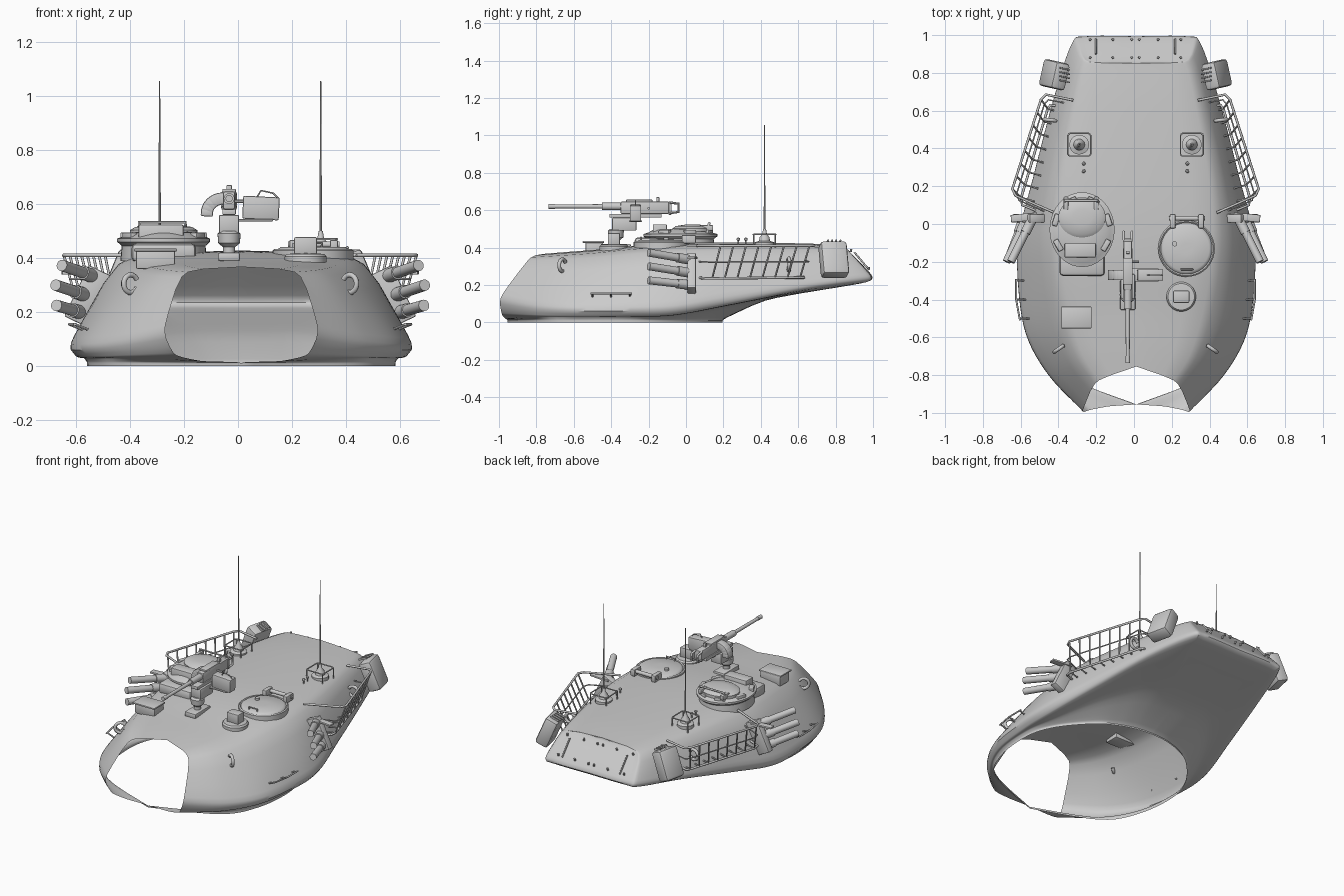
import bpy, bmesh, math
from mathutils import Vector, Matrix, Euler

if "Cube" in bpy.data.objects:
    bpy.data.objects.remove(bpy.data.objects["Cube"])

CX = 0.008  # symmetry plane of the fittings


def finish(name, bm, angle=35):
    bmesh.ops.recalc_face_normals(bm, faces=bm.faces[:])
    me = bpy.data.meshes.new(name)
    bm.to_mesh(me)
    bm.free()
    ob = bpy.data.objects.new(name, me)
    bpy.context.collection.objects.link(ob)
    bpy.ops.object.select_all(action='DESELECT')
    bpy.context.view_layer.objects.active = ob
    ob.select_set(True)
    bpy.ops.object.shade_smooth_by_angle(angle=math.radians(angle))
    return ob


def box(name, c, s, rot=(0, 0, 0), bevel=0.006):
    bm = bmesh.new()
    m = Matrix.LocRotScale(Vector(c), Euler(rot), Vector(s))
    bmesh.ops.create_cube(bm, size=1, matrix=m)
    if bevel:
        bmesh.ops.bevel(bm, geom=bm.edges[:], offset=bevel, segments=2, profile=0.5, affect='EDGES')
    return finish(name, bm)


def cyl(name, p, q, r, r2=None, n=24):
    p, q = Vector(p), Vector(q)
    d = q - p
    m = Matrix.Translation((p + q) / 2) @ d.to_track_quat('Z', 'Y').to_matrix().to_4x4()
    bm = bmesh.new()
    bmesh.ops.create_cone(bm, cap_ends=True, segments=n, radius1=r,
                          radius2=r if r2 is None else r2, depth=d.length, matrix=m)
    return finish(name, bm)


def tube(name, pts, r, cyclic=False):
    cu = bpy.data.curves.new(name, 'CURVE')
    cu.dimensions = '3D'
    cu.bevel_depth, cu.bevel_resolution, cu.use_fill_caps = r, 2, True
    sp = cu.splines.new('POLY')
    sp.points.add(len(pts) - 1)
    for a, b in zip(sp.points, pts):
        a.co = (*b, 1)
    sp.use_cyclic_u = cyclic
    ob = bpy.data.objects.new(name, cu)
    bpy.context.collection.objects.link(ob)
    bpy.ops.object.select_all(action='DESELECT')
    bpy.context.view_layer.objects.active = ob
    ob.select_set(True)
    bpy.ops.object.convert(target='MESH')
    bpy.ops.object.shade_smooth_by_angle(angle=math.radians(50))


def lathe(name, c, prof, sy=1, n=40):
    bm = bmesh.new()
    rings = [[bm.verts.new((c[0] + r * math.cos(2 * math.pi * i / n),
                            c[1] + r * sy * math.sin(2 * math.pi * i / n), z)) for i in range(n)]
             for r, z in prof]
    for a, b in zip(rings, rings[1:]):
        for i in range(n):
            bm.faces.new((a[i], a[(i + 1) % n], b[(i + 1) % n], b[i]))
    bm.faces.new(rings[-1])
    return finish(name, bm)


def catmull(p, k=6):
    p = [p[0]] + p + [p[-1]]
    out = []
    for a, b, c, d in zip(p, p[1:], p[2:], p[3:]):
        for j in range(k):
            t = j / k
            out.append(0.5 * (2 * b + (c - a) * t + (2 * a - 5 * b + 4 * c - d) * t * t
                              + (3 * b - a - 3 * c + d) * t ** 3))
    return out + [p[-1]]


def cut_corners(p, r):
    out = [p[0]]
    for i, (a, b) in enumerate(zip(p, p[1:])):
        if i:
            out.append(a.lerp(b, r))
        if i < len(p) - 2:
            out.append(a.lerp(b, 1 - r))
    return out + [p[-1]]


# Cast shell: half outlines from the front opening round to the rear, stacked and rounded
angles = (-90, -45, -20, 8, 28, 52, 66, 75, 82, 90)
hole = [Vector((0.575 * math.cos(math.radians(a)), -0.38 + 0.575 * math.sin(math.radians(a)), 0)) for a in angles]
hole[0].x = hole[-1].x = 0
lip = [v + Vector((0, 0, 0.015)) for v in hole]
under = [(.15, -.965, .018), (.42, -.8, .03), (.55, -.58, .03), (.58, -.3, .03), (.54, -.09, .035),
         (.43, .16, .075), (.30, .34, .11), (.2, .42, .125), (.12, .43, .125), (0, .43, .125)]
low_rim = [(.25, -.985, .04), (.44, -.805, .035), (.565, -.58, .032), (.605, -.3, .032), (.6, -.05, .04),
           (.53, .27, .10), (.43, .66, .175), (.33, .95, .21), (.26, .98, .215), (0, .98, .215)]
rim = [(.29, -1, .13), (.475, -.8, .09), (.595, -.58, .075), (.638, -.3, .075), (.63, -.05, .085),
       (.55, .25, .14), (.445, .65, .205), (.35, .95, .24), (.27, 1, .245), (0, 1, .245)]
roof = [(.22, -.83, .355), (.31, -.7, .365), (.38, -.5, .38), (.43, -.25, .405), (.45, -.02, .415),
        (.42, .28, .415), (.35, .62, .41), (.295, .83, .402), (.24, .85, .402), (0, .85, .402)]
spine = [Vector((0, .85 - (.85 - y) * .955, z + .012)) for x, y, z in roof]
levels = [catmull([Vector(v) for v in lv]) for lv in (hole, lip, under, low_rim, rim, roof, spine)]
bm = bmesh.new()
cols = [[bm.verts.new(v) for v in cut_corners(cut_corners(list(c), .15), .25)] for c in zip(*levels)]
for a, b in zip(cols, cols[1:]):
    for i in range(len(a) - 1):
        bm.faces.new((a[i], b[i], b[i + 1], a[i + 1]))
bmesh.ops.remove_doubles(bm, verts=bm.verts[:], dist=1e-5)
shell = finish("turret_shell", bm, 40)
shell.location.x = 0.012
shell.modifiers.new("mirror", 'MIRROR')

# Fittings repeated on both sides
for s in (1, -1):
    def P(x, y, z):
        return Vector((CX + s * x, y, z))

    # whip antenna with guard frame
    lathe("antenna_base", P(.298, .42, 0), [(.052, .40), (.052, .428), (.03, .435), (.026, .455), (.012, .475), (.008, .5)], n=20)
    cyl("antenna_mast", P(.298, .42, .49), P(.298, .42, 1.055), .005, .002, 8)
    fr = [(-.06, -.05), (-.05, -.06), (.05, -.06), (.06, -.05), (.06, .05), (.05, .06), (-.05, .06), (-.06, .05)]
    tube("antenna_guard", [P(.298 + x, .42 + y, .47) for x, y in fr], .004, True)
    for x in (-.057, .057):
        for y in (-.057, .057):
            cyl("guard_post", P(.298 + x, .42 + y, .40), P(.298 + x, .42 + y, .47), .004, n=8)
    # smoke launcher bank
    for a, b in (((.55, .02, .335), (.66, -.2, .373)), ((.58, .02, .265), (.683, -.2, .30)), ((.595, .02, .2), (.68, -.2, .225))):
        a, b = P(*a), P(*b)
        cyl("smoke_tube", a, b, .021)
        cyl("smoke_tube_collar", a.lerp(b, -.03), a.lerp(b, .3), .026)
    box("smoke_bracket", P(.565, .03, .26), (.09, .045, .21), (0, -s * .45, 0))
    box("smoke_bracket_cap", P(.59, .035, .345), (.14, .04, .012), (0, 0, -s * .1), .003)
    # stowage basket
    top = [(.43, .06, .41), (.635, .15, .41), (.652, .185, .41), (.5, .66, .41), (.475, .685, .41), (.33, .655, .41)]
    low = [(.50, .06, .24), (.6, .10, .235), (.605, .14, .235), (.465, .61, .24), (.45, .63, .24), (.38, .62, .25)]
    T, B = [P(*v) for v in top], [P(*v) for v in low]
    tube("basket_top_rail", T, .007)
    tube("basket_bottom_rail", B, .007)
    tube("basket_middle_rail", [t.lerp(b, .5) for t, b in zip(T, B)], .004)
    for i in range(8):
        t = T[2].lerp(T[3], i / 7)
        b = B[2].lerp(B[3], i / 7)
        tube("basket_bar", [t, b, b + Vector((-s * .07, -.02, 0))], .005)
    # rear stowage box leaning on the flank
    box("rear_box", P(.43, .79, .335), (.085, .145, .19), (0, -s * .4, s * .22), .018)
    for i in range(4):
        box("box_rib", P(.375, .755 + i * .022, .428), (.06, .008, .012), (0, -s * .4, s * .22), .003)
    # lifting eyes
    for c, d in (((.405, -.66, .305), (.78, -.55, 0)), ((.45, .55, .31), (1, .12, 0))):
        d = Vector(d)
        tube("lifting_eye", [P(*(Vector(c) + .033 * (d * math.cos(t) + Vector((0, 0, math.sin(t))))))
                             for t in [math.radians(-150 + i * 20) for i in range(16)]], .010)
    # flank grab rail
    tube("side_rail", [P(.612, -.51, .155), P(.632, -.4, .155), P(.632, -.29, .155)], .005)
    for x, y in ((.612, -.5), (.632, -.4), (.632, -.3)):
        cyl("side_rail_post", P(x, y, .155), P(x - .05, y, .135), .005, n=8)
    # rear plate straps and roof studs
    tube("rear_strap", [P(.21, .9, .375), P(.21, .98, .28)], .005)
    for x in (.02, .12, .24):
        for y, z in ((.88, .386), (.975, .29)):
            cyl("rear_bolt", P(x, y, z - .01), P(x, y + .004, z + .006), .006, n=8)
    for y in (.28, .32):
        cyl("roof_stud", P(.275, y, .41), P(.275, y, .445), .004, n=8)
        lathe("roof_stud_head", P(.275, y, 0), [(.004, .436), (.010, .441), (.010, .448), (.004, .453)], n=12)

# Commander cupola on the left
lathe("cupola", (-.275, -.03), [(.16, .39), (.155, .445), (.172, .46), (.172, .472), (.15, .48), (.125, .495), (.05, .5)], 1.15)
box("cupola_front_step", (-.275, -.205, .42), (.24, .14, .07), bevel=.02)
lathe("cupola_hatch", (-.275, .035), [(.125, .485), (.125, .503), (.105, .515), (.05, .522)], .85)
box("cupola_sight", (-.285, -.14, .487), (.165, .075, .075))
for i in range(6):
    a = math.radians(-30 + 48 * i)
    box("vision_block", (-.275 + .145 * math.cos(a), -.03 + .165 * math.sin(a), .48), (.03, .065, .03), (0, 0, a))
tube("hatch_handle", [(-.365, .11, .49), (-.365, .125, .532), (-.195, .125, .532), (-.195, .11, .49)], .007)
for x in (-.36, -.2):
    box("cupola_hinge", (x, .11, .505), (.025, .07, .03))

# Loader hatch on the right
lathe("hatch_ring", (.278, -.13), [(.15, .38), (.15, .428), (.143, .434), (.136, .428), (.134, .432), (.12, .44), (.03, .443)])
cyl("hatch_hinge_bar", (.185, .03, .45), (.375, .03, .45), .012)
for x in (.205, .355):
    box("hatch_hinge", (x, .015, .445), (.03, .075, .045))
tube("hatch_grip", [(.25, -.24, .435), (.25, -.24, .455), (.31, -.24, .455), (.31, -.24, .435)], .005)
cyl("hatch_latch", (.215, -.105, .43), (.215, -.105, .455), .014, n=12)

# Periscopes ahead of the hatches
lathe("periscope_ring", (.25, -.385), [(.078, .36), (.078, .405), (.07, .415), (.03, .418)])
box("periscope_head", (.25, -.385, .445), (.085, .065, .065))
box("gunner_sight", (-.305, -.49, .395), (.145, .095, .07))
box("gunner_sight_hood", (-.305, -.495, .43), (.16, .115, .01), bevel=.003)

# Heavy machine gun on its pedestal
G = -.033
box("gun_foot", (G, -.375, .405), (.08, .16, .03))
lathe("gun_pedestal", (G, -.375), [(.022, .41), (.022, .44), (.04, .455), (.043, .49), (.03, .5)], n=24)
box("gun_cradle", (G, -.33, .525), (.075, .13, .07))
box("gun_cradle_rail", (G, -.27, .57), (.05, .28, .02), bevel=.003)
box("gun_receiver", (G, -.22, .613), (.045, .26, .065))
box("gun_feed_cover", (G, -.25, .65), (.05, .14, .012), bevel=.003)
cyl("gun_jacket", (G, -.45, .62), (G, -.34, .62), .02)
cyl("gun_barrel", (G, -.735, .62), (G, -.44, .62), .010, .012, 16)
cyl("gun_muzzle", (G, -.735, .62), (G, -.7, .62), .013, n=16)
box("gun_back_plate", (G, -.085, .61), (.05, .015, .07), bevel=.003)
for x in (-.022, .022):
    tube("spade_grip", [(G + x, -.085, .64), (G + x, -.04, .635), (G + x, -.04, .59), (G + x, -.085, .585)], .007)
cyl("charging_handle", (G, -.2, .61), (G + .06, -.2, .61), .007, n=10)
box("ammo_box", (.085, -.27, .585), (.135, .06, .085), (0, .05, 0))
box("ammo_tray", (.05, -.27, .54), (.16, .07, .008), bevel=.002)
tube("ammo_box_handle", [(.07, -.27, .625), (.085, -.27, .65), (.13, -.27, .64), (.15, -.27, .62)], .003)
for i in range(6):
    t = i / 5 * 1.5
    box("feed_chute", (-.055 - .06 * math.sin(t), -.27, .565 + .055 * math.cos(t)), (.03, .055, .045), (0, -t, 0))
box("rear_sight", (G, -.15, .657), (.02, .015, .025), bevel=.002)
